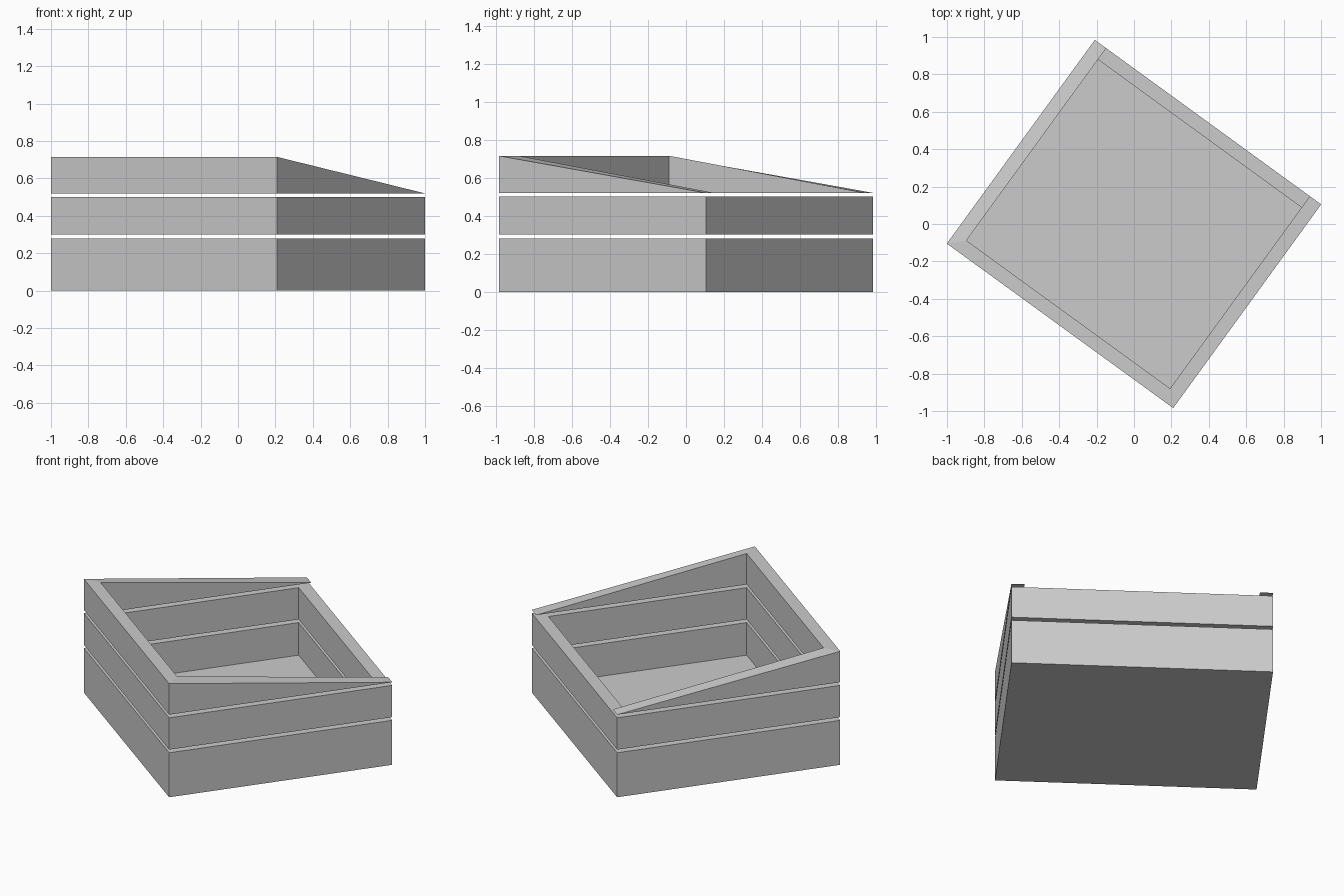
import bpy, bmesh, math

if "Cube" in bpy.data.objects:
    bpy.data.objects.remove(bpy.data.objects["Cube"], do_unlink=True)

W, D, T = 0.748, 0.673, 0.075      # half width, half depth, board thickness
TURN = math.radians(-36)

grey = bpy.data.materials.new("plain grey")
grey.use_nodes = True
colour = (0.6, 0.6, 0.6, 1)
grey.diffuse_color = colour
grey.node_tree.nodes["Principled BSDF"].inputs["Base Color"].default_value = colour


def finish(name, bm):
    bmesh.ops.recalc_face_normals(bm, faces=bm.faces[:])
    mesh = bpy.data.meshes.new(name)
    bm.to_mesh(mesh)
    bm.free()
    mesh.materials.append(grey)
    obj = bpy.data.objects.new(name, mesh)
    obj.rotation_euler.z = TURN
    bpy.context.collection.objects.link(obj)
    return obj


def loop(bm, inset, z):
    w, d = W - inset, D - inset
    return [bm.verts.new((x, y, z)) for x, y in ((-w, -d), (w, -d), (w, d), (-w, d))]


def bridge(bm, a, b):
    for i in range(4):
        j = (i + 1) % 4
        bm.faces.new((a[i], a[j], b[j], b[i]))


# Bottom tray with a solid floor
bm = bmesh.new()
rings = [loop(bm, 0, 0), loop(bm, 0, 0.28), loop(bm, T, 0.28), loop(bm, T, 0.075)]
for a, b in zip(rings, rings[1:]):
    bridge(bm, a, b)
bm.faces.new(rings[0])
bm.faces.new(rings[-1])
finish("bottom_tray", bm)

# Middle frame, open through the centre
bm = bmesh.new()
rings = [loop(bm, 0, 0.30), loop(bm, 0, 0.50), loop(bm, T, 0.50), loop(bm, T, 0.30)]
for a, b in zip(rings, rings[1:] + rings[:1]):
    bridge(bm, a, b)
finish("middle_frame", bm)

# Top frame: level front board and two side boards tapering to nothing at the back
Z0, Z1 = 0.52, 0.715
bm = bmesh.new()
low, high, tip = {}, {}, {}
for side in (-1, 1):
    for inset in (0, T):
        key = (side, inset)
        x, y = side * (W - inset), -D + inset
        low[key] = bm.verts.new((x, y, Z0))
        high[key] = bm.verts.new((x, y, Z1))
        tip[key] = bm.verts.new((x, D, Z0))
for level in (low, high):
    bm.faces.new((level[-1, 0], level[1, 0], level[1, T], level[-1, T]))
    for s in (-1, 1):
        bm.faces.new((level[s, 0], tip[s, 0], tip[s, T], level[s, T]))
for inset in (0, T):
    bm.faces.new((low[-1, inset], low[1, inset], high[1, inset], high[-1, inset]))
    for s in (-1, 1):
        bm.faces.new((low[s, inset], tip[s, inset], high[s, inset]))
finish("sloped_top_frame", bm)
